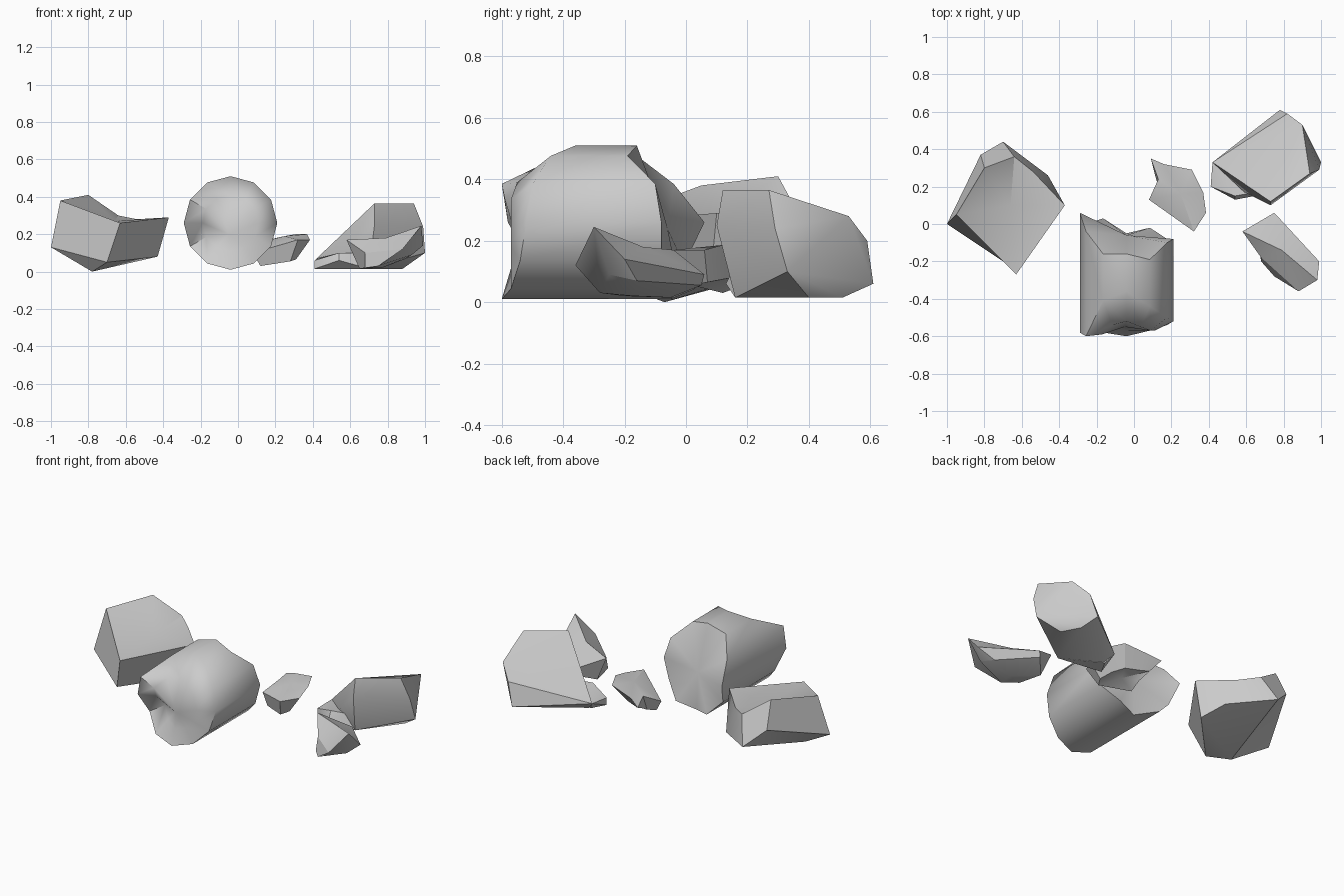
import bpy
import bmesh
import math

default_cube = bpy.data.objects.get("Cube")
if default_cube:
    bpy.data.objects.remove(default_cube, do_unlink=True)

# One plain stone colour for every fragment
stone = bpy.data.materials.new("stone_grey")
stone.use_nodes = True
stone_colour = (0.6, 0.6, 0.6, 1)
stone.diffuse_color = stone_colour
stone.node_tree.nodes["Principled BSDF"].inputs["Base Color"].default_value = stone_colour


def finish(name, bm, smooth_angle):
    """Turn a bmesh into a shaded object with the stone material."""
    bmesh.ops.recalc_face_normals(bm, faces=bm.faces)
    mesh = bpy.data.meshes.new(name)
    bm.to_mesh(mesh)
    bm.free()
    mesh.materials.append(stone)
    obj = bpy.data.objects.new(name, mesh)
    bpy.context.collection.objects.link(obj)
    bpy.ops.object.select_all(action="DESELECT")
    obj.select_set(True)
    bpy.context.view_layer.objects.active = obj
    bpy.ops.object.shade_smooth_by_angle(angle=math.radians(smooth_angle))
    return obj


def lofted_chunk(name, rings, start_centre, end_centre, smooth_angle=30):
    """Join matching rings and fan both ends to a broken centre point."""
    bm = bmesh.new()
    loops = [[bm.verts.new(p) for p in ring] for ring in rings]
    start, end = bm.verts.new(start_centre), bm.verts.new(end_centre)
    count = len(loops[0])
    for i in range(count):
        j = (i + 1) % count
        for lower, upper in zip(loops, loops[1:]):
            bm.faces.new((lower[i], lower[j], upper[j], upper[i]))
        bm.faces.new((loops[0][j], loops[0][i], start))
        bm.faces.new((loops[-1][i], loops[-1][j], end))
    return finish(name, bm, smooth_angle)


def hull_chunk(name, points, smooth_angle=30):
    """Wrap corner points in a faceted convex shell."""
    bm = bmesh.new()
    for p in points:
        bm.verts.new(p)
    hull = bmesh.ops.convex_hull(bm, input=bm.verts)
    loose = [v for v in set(hull["geom_interior"] + hull["geom_unused"])
             if isinstance(v, bmesh.types.BMVert)]
    bmesh.ops.delete(bm, geom=loose, context="VERTS")
    return finish(name, bm, smooth_angle)


# Broken column drum: round section, domed front, ragged back
front_face = [-.57, -.57, -.55, -.52, -.54, -.59, -.54, -.48, -.53, -.57, -.57, -.57]
front_edge = [-.52, -.5, -.44, -.36, -.41, -.6, -.58, -.51, -.58, -.6, -.57, -.54]
back_edge = [-.08, -.1, -.19, -.16, -.16, -.04, .06, .0, .03, -.05, -.02, -.08]


def drum_ring(edge, radius):
    ring = []
    for i, y in enumerate(edge):
        a = math.tau * i / len(edge)
        ring.append((-.04 + radius * math.cos(a), y, .26 + radius * math.sin(a)))
    return ring


drum_rings = [drum_ring(front_face, .15), drum_ring(front_edge, .25), drum_ring(back_edge, .25)]
lofted_chunk("column_drum", drum_rings, (-.05, -.55, .2), (-.04, -.06, .24), 65)

# Hollow-topped block on the right
block_base = [(-1, 0, .13), (-.82, .37, .25), (-.7, .44, .14),
              (-.46, .26, .1), (-.43, .08, .08), (-.7, -.2, .05)]
block_rim = [(-.95, .05, .38), (-.8, .3, .41), (-.64, .36, .3),
             (-.54, .28, .28), (-.37, .1, .29), (-.63, -.27, .26)]
lofted_chunk("hollow_block", [block_base, block_rim], (-.78, -.07, 0), (-.66, .1, .27))

# Large wedge-shaped slab at the back left, with a low foot at its inner end
slab_outer_end = [(.94, .27, .365), (.9, .53, .28), (.82, .59, .2), (.78, .61, .06),
                  (.82, .51, .015), (.88, .4, .015), (1, .33, .1), (.99, .29, .24)]
slab_inner_end = [(.73, .12, .365), (.73, .1, .25), (.7, .16, .015),
                  (.59, .17, .12), (.42, .33, .07), (.47, .29, .015)]
hull_chunk("wedge_slab", slab_outer_end + slab_inner_end, 35)
foot = [(.41, .2, .015), (.41, .2, .06), (.42, .33, .07), (.46, .29, .015),
        (.54, .13, .06), (.54, .15, .1), (.7, .16, .015), (.65, .17, .1)]
hull_chunk("slab_foot", foot)

# Pointed shard at the front left, dished on top
shard_base = [(.93, -.25, .09), (.9, -.16, .07), (.74, .05, .055),
              (.65, -.05, .015), (.68, -.2, .02), (.75, -.28, .03)]
shard_top = [(.98, -.3, .245), (.99, -.2, .14), (.75, .06, .09),
             (.58, -.04, .17), (.68, -.18, .1), (.88, -.36, .12)]
lofted_chunk("pointed_shard", [shard_base, shard_top], (.77, -.17, .02), (.79, -.14, .18))

# Small chip with a flat top and a narrow underside
chip_top = [(.09, .35, .14), (.16, .32, .17), (.31, .29, .2), (.37, .17, .2),
            (.385, .06, .17), (.32, -.04, .17), (.08, .13, .1), (.13, .24, .16)]
chip_base = [(.11, .27, .1), (.16, .26, .09), (.25, .22, .09), (.29, .15, .08),
             (.31, .07, .065), (.28, .02, .055), (.12, .12, .03), (.13, .2, .06)]
lofted_chunk("small_chip", [chip_base, chip_top], (.21, .14, .075), (.25, .16, .19))
